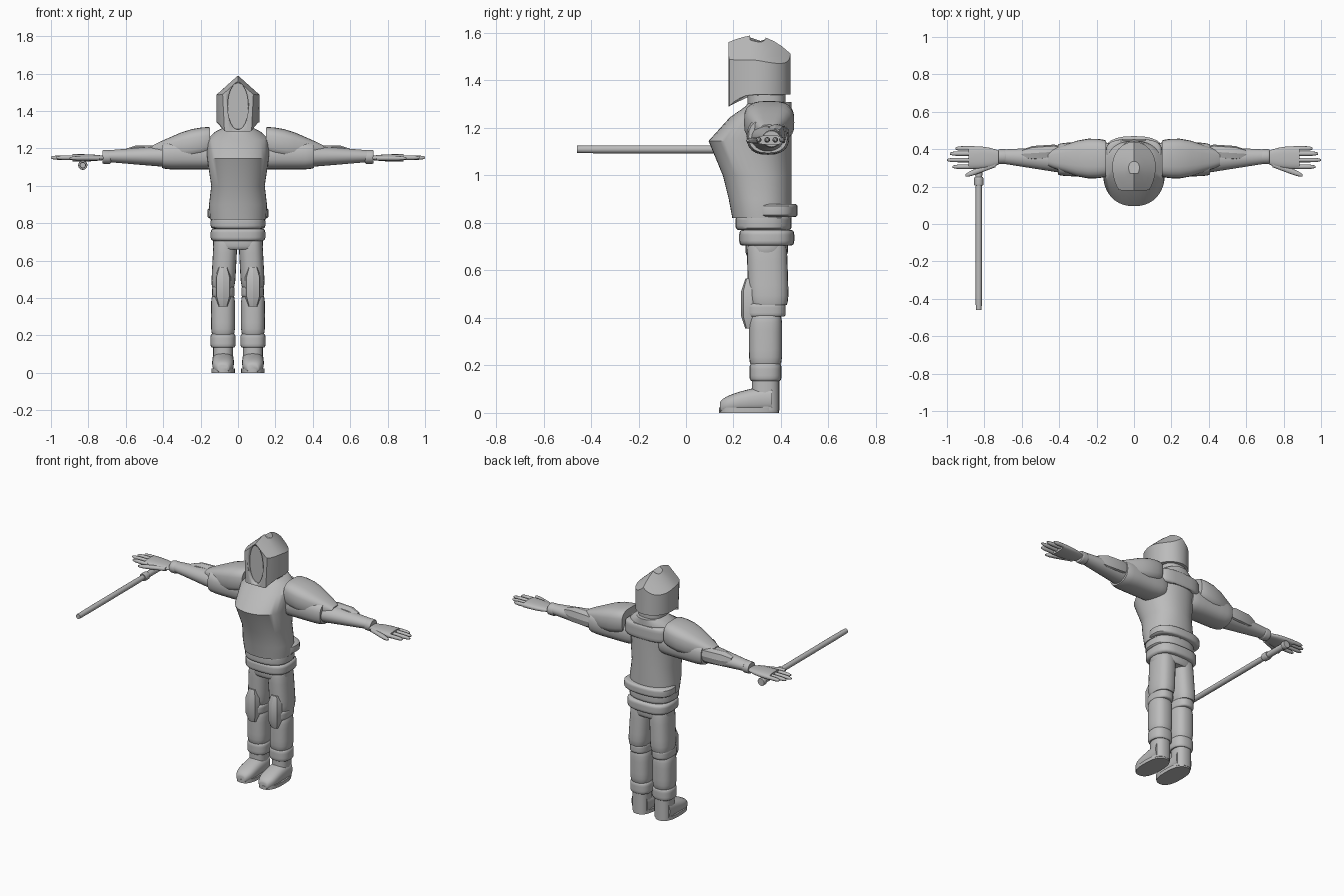
import bpy
import bmesh
from math import sin, cos, pi, sqrt, copysign, radians

X, Y, Z = range(3)
GREY = (0.5, 0.5, 0.5, 1)

if "Cube" in bpy.data.objects:
    bpy.data.objects.remove(bpy.data.objects["Cube"])

material = bpy.data.materials.new("plain grey")
material.use_nodes = True
material.diffuse_color = GREY
material.node_tree.nodes["Principled BSDF"].inputs["Base Color"].default_value = GREY


# Lengthwise profiles: scale of the cross-section from start to end
def straight(t):
    return 1


def soft(t):
    return 1 - 0.1 * (2 * t - 1) ** 8


def bulge(t):
    return 0.5 + 0.5 * sin(pi * t)


def taper(t):
    return 1 - 0.45 * t


def late_taper(t):
    return soft(t) * (1 - max(0, t - 0.4))


def fan(t):
    return 1 - 0.5 * (1 - t) ** 3


def tip(t):
    return 1 - 0.6 * t ** 9


def finish(name, bm, angle):
    bmesh.ops.recalc_face_normals(bm, faces=bm.faces)
    mesh = bpy.data.meshes.new(name)
    bm.to_mesh(mesh)
    bm.free()
    mesh.materials.append(material)
    part = bpy.data.objects.new(name, mesh)
    bpy.context.collection.objects.link(part)
    bpy.ops.object.select_all(action="DESELECT")
    part.select_set(True)
    bpy.context.view_layer.objects.active = part
    bpy.ops.object.shade_smooth_by_angle(angle=radians(angle))
    return part


def bridge(bm, rings):
    for ring, following in zip(rings, rings[1:]):
        for k in range(len(ring)):
            bm.faces.new((ring[k], ring[k - 1], following[k - 1], following[k]))


def loft(name, axis, sections, sides=24, power=2.5, side=1, angle=40):
    """Sections hold a position on the axis, a centre and two radii."""
    bm = bmesh.new()
    across = [i for i in (X, Y, Z) if i != axis]
    rings = []
    for position, centre, radii in sections:
        ring = []
        for k in range(sides):
            turn = 2 * pi * k / sides
            co = [position] * 3
            for i, c, r, wave in zip(across, centre, radii, (cos(turn), sin(turn))):
                co[i] = c + r * copysign(abs(wave) ** (2 / power), wave)
            co[X] *= side
            ring.append(bm.verts.new(co))
        rings.append(ring)
    bridge(bm, rings)
    bm.faces.new(rings[0])
    bm.faces.new(rings[-1])
    return finish(name, bm, angle)


def shape(name, axis, start, end, at, size, profile=soft, drift=(0, 0), steps=8, **options):
    """Loft along an axis, scaled by a profile while its centre drifts."""
    sections = []
    for k in range(steps + 1):
        t = (1 - cos(pi * k / steps)) / 2
        centre = [c + d * t for c, d in zip(at, drift)]
        radii = [r * profile(t) for r in size]
        sections.append((start + (end - start) * t, centre, radii))
    return loft(name, axis, sections, **options)


# Hood: upright wall with a flat front, under a ridged roof
def roof(x, y):
    fall = 0.9 * (0.28 - y) ** 1.5 if y < 0.28 else 3 * (y - 0.28) ** 2
    return 1.59 - fall - 0.9 * abs(x)


plan = []
for k in range(40):
    c, s = cos(pi * k / 20), sin(pi * k / 20)
    plan.append((0.116 * s, max(0.18, 0.31 + c * (0.13 if c > 0 else 0.18))))

bm = bmesh.new()
lower_edge = []
for x, y in plan:
    forward = max(0, 0.28 - y) * 10
    lower_edge.append(bm.verts.new((x * (1 - 0.12 * forward), y, 1.34 - 0.05 * forward ** 2)))
rings = [lower_edge]
for scale in (1, 0.75, 0.5, 0.25):
    ring = []
    for x, y in plan:
        px, py = x * scale, 0.3 + (y - 0.3) * scale
        ring.append(bm.verts.new((px, py, roof(px, py))))
    rings.append(ring)
bridge(bm, rings)
bm.faces.new(lower_edge)
bm.faces.new(rings[-1])
hood = finish("hood", bm, angle=35)

# Oval face opening sunk into the hood
cutter = shape("face_cutter", Y, start=0.1, end=0.2, at=(0, 1.425), size=(0.055, 0.125),
               profile=straight, steps=1, power=2, sides=32)
cutter.hide_render = True
cutter.hide_viewport = True
opening = hood.modifiers.new("face opening", "BOOLEAN")
opening.operation = "DIFFERENCE"
opening.solver = "EXACT"
opening.object = cutter

shape("neck", Z, start=1.26, end=1.37, at=(0, 0.34), size=(0.08, 0.08))

# Torso: height, half width and front edge, with a jutting chest
BACK = 0.445
TORSO = ((0.82, 0.15, 0.195), (0.9, 0.155, 0.18), (1, 0.143, 0.155), (1.145, 0.165, 0.095),
         (1.245, 0.17, 0.185), (1.29, 0.12, 0.25), (1.31, 0.08, 0.265))
loft("torso", Z, [(z, (0, (front + BACK) / 2), (width, (BACK - front) / 2))
                  for z, width, front in TORSO], sides=40, power=2.2, angle=35)
shape("jacket_hem", Z, start=0.825, end=0.88, at=(0, 0.37), size=(0.164, 0.1))
shape("back_yoke", Z, start=1.18, end=1.27, at=(0, 0.385), size=(0.15, 0.07), power=3)

# Waist
shape("waist_roll", Z, start=0.77, end=0.83, at=(0, 0.327), size=(0.146, 0.118))
shape("belt", Z, start=0.705, end=0.77, at=(0, 0.34), size=(0.146, 0.116), power=3)
shape("pelvis", Z, start=0.66, end=0.78, at=(0, 0.34), size=(0.134, 0.09))


def leg(label, side):
    def piece(name, start, end, x, y, size, **options):
        shape(label + name, Z, start, end, at=(x, y), size=size, side=side, **options)

    piece("thigh", start=0.455, end=0.72, x=0.08, y=0.348, size=(0.064, 0.085),
          drift=(-0.014, -0.008))
    piece("knee_strap", start=0.405, end=0.46, x=0.078, y=0.335, size=(0.06, 0.085))
    piece("knee_pad", start=0.355, end=0.565, x=0.08, y=0.275, size=(0.05, 0.05),
          profile=bulge, steps=3, sides=8, power=3, angle=20)
    piece("shin", start=0.205, end=0.41, x=0.08, y=0.335, size=(0.064, 0.07))
    piece("ankle_cuff", start=0.135, end=0.207, x=0.08, y=0.335, size=(0.067, 0.067))
    piece("boot_shaft", start=0.01, end=0.15, x=0.08, y=0.335, size=(0.053, 0.058),
          profile=straight, steps=1)
    piece("sole", start=0, end=0.022, x=0.08, y=0.266, size=(0.063, 0.126),
          profile=straight, steps=1)

    # Boot foot rises from toe to ankle with its underside flat
    sections = []
    for k in range(9):
        t = (k / 8) ** 2
        half_height = 0.02 + 0.04 * sqrt(t)
        half_width = 0.058 * (1 - 0.5 * (1 - t) ** 9)
        sections.append((0.143 + 0.22 * t, (0.08, half_height), (half_width, half_height)))
    loft(label + "boot_foot", Y, sections, side=side, angle=50)


def arm(label, side):
    def piece(name, start, end, y, z, size, **options):
        shape(label + name, X, start, end, at=(y, z), size=size, side=side, **options)

    piece("sleeve", start=0.1, end=0.405, y=0.345, z=1.165, size=(0.09, 0.078))
    piece("shoulder_pad", start=0.15, end=0.46, y=0.35, z=1.24, size=(0.106, 0.08),
          profile=late_taper, drift=(0, -0.055), power=3, angle=25)
    piece("elbow_pad", start=0.37, end=0.6, y=0.39, z=1.172, size=(0.045, 0.052),
          profile=bulge, drift=(-0.015, 0), steps=3, sides=8, power=3, angle=20)
    piece("forearm", start=0.38, end=0.69, y=0.343, z=1.158, size=(0.071, 0.058),
          profile=taper, drift=(0.017, 0), power=2)
    piece("wrist_cuff", start=0.68, end=0.725, y=0.36, z=1.154, size=(0.04, 0.037), power=2)
    piece("palm", start=0.71, end=0.885, y=0.355, z=1.149, size=(0.061, 0.02), profile=fan)
    piece("thumb", start=0.74, end=0.9, y=0.32, z=1.147, size=(0.016, 0.012),
          profile=tip, drift=(-0.06, 0), sides=12)
    for finger, y, end in (("index", 0.306, 0.97), ("middle", 0.342, 1),
                           ("ring", 0.376, 0.985), ("little", 0.404, 0.955)):
        piece(finger + "_finger", start=0.86, end=end, y=y, z=1.15, size=(0.012, 0.012),
              profile=tip, power=2, sides=12)


for label, side in (("left_", 1), ("right_", -1)):
    leg(label, side)
    arm(label, side)


# Baton carried under the right palm
def rod(name, start, end, radius):
    shape(name, Y, start, end, at=(-0.83, 1.11), size=(radius, radius), power=2, sides=16)


rod("baton_shaft", start=-0.46, end=0.23, radius=0.017)
rod("baton_collar", start=0.205, end=0.25, radius=0.025)
rod("baton_grip", start=0.24, end=0.39, radius=0.019)
rod("baton_pommel", start=0.385, end=0.415, radius=0.025)
